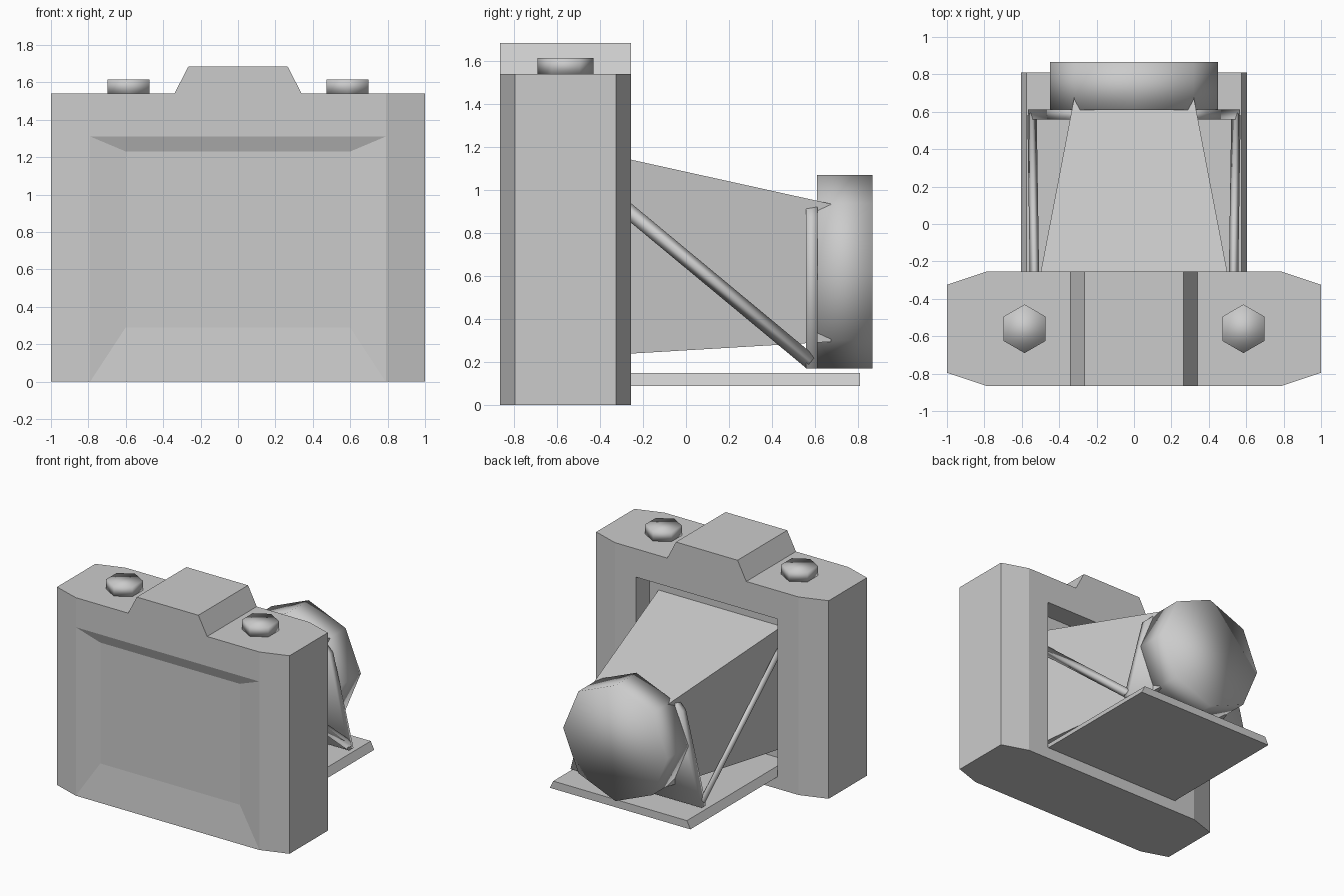
import bpy, bmesh, math
from mathutils import Vector

if "Cube" in bpy.data.objects:
    bpy.data.objects.remove(bpy.data.objects["Cube"])

GREY = (0.6, 0.6, 0.6, 1.0)
grey = bpy.data.materials.new("light_grey")
grey.use_nodes = True
grey.diffuse_color = GREY
grey.node_tree.nodes["Principled BSDF"].inputs["Base Color"].default_value = GREY


def loft(name, start, end, smooth=False):
    """Solid between two matching loops of 3D points."""
    bm = bmesh.new()
    a = [bm.verts.new(p) for p in start]
    b = [bm.verts.new(p) for p in end]
    bm.faces.new(a)
    bm.faces.new(b)
    for i in range(len(a)):
        j = (i + 1) % len(a)
        bm.faces.new((a[i], a[j], b[j], b[i]))
    bmesh.ops.recalc_face_normals(bm, faces=bm.faces)
    for f in bm.faces:
        f.smooth = smooth
    mesh = bpy.data.meshes.new(name)
    bm.to_mesh(mesh)
    bm.free()
    mesh.materials.append(grey)
    obj = bpy.data.objects.new(name, mesh)
    bpy.context.collection.objects.link(obj)
    return obj


def rect_xz(half, low, high, y):
    return [(-half, y, low), (half, y, low), (half, y, high), (-half, y, high)]


def at_y(points, y):
    return [(x, y, z) for x, z in points]


def at_z(points, z):
    return [(x, y, z) for x, y in points]


def mirrored(points):
    return points + [(-x, v) for x, v in reversed(points)]


def ring(radius, sides, cx, cy):
    """Regular polygon with a corner on the second axis."""
    steps = [math.tau * i / sides for i in range(sides)]
    return [(cx + radius * math.sin(t), cy + radius * math.cos(t)) for t in steps]


def cut(target, cutter):
    mod = target.modifiers.new("cut", "BOOLEAN")
    mod.operation = "DIFFERENCE"
    mod.solver = "EXACT"
    mod.object = cutter
    cutter.hide_render = True
    bpy.context.view_layer.objects.active = target
    bpy.ops.object.modifier_apply(modifier=mod.name)
    bpy.data.objects.remove(cutter)


FRONT, BACK, TOP = -0.865, -0.255, 1.54

# Body with chamfered corners, a shallow front panel and a rear bay
outline = mirrored([(0.79, FRONT), (1, -0.795), (1, -0.325), (0.79, BACK)])
body = loft("body", at_z(outline, 0), at_z(outline, TOP))
cut(body, loft("panel_cutter", rect_xz(0.98, -0.29, 1.39, FRONT - 0.03),
               rect_xz(0.6, 0.29, 1.23, FRONT + 0.03)))
cut(body, loft("bay_cutter", rect_xz(0.61, 0.09, 1.32, -0.42),
               rect_xz(0.61, 0.09, 1.32, 0)))

# Viewfinder hump
hump = mirrored([(0.34, TOP), (0.265, 1.685)])
loft("viewfinder_hump", at_y(hump, FRONT), at_y(hump, BACK))

# Fold-down door with sloping sides
door = mirrored([(0.605, 0.09), (0.575, 0.15)])
loft("door", at_y(door, -0.42), at_y(door, 0.81))

# Tapered bellows
loft("bellows", rect_xz(0.53, 0.23, 1.178, -0.42), rect_xz(0.32, 0.295, 0.936, 0.675))

# Lens standard and lens drum
standard = mirrored([(0.565, 0.17), (0.39, 0.87), (0.318, 0.935)])
loft("lens_standard", at_y(standard, 0.558), at_y(standard, 0.612), True)
lens = ring(0.45, 8, 0, 0.62)
loft("lens", at_y(lens, 0.61), at_y(lens, 0.867), True)

# Winding knobs and diagonal struts on both sides
for side, word in ((1, "left"), (-1, "right")):
    knob = ring(0.13, 6, side * 0.585, -0.56)
    loft(word + "_knob", at_z(knob, TOP), at_z(knob, 1.615), True)
    start, end = Vector((side * 0.53, -0.42, 1.03)), Vector((side * 0.545, 0.58, 0.2))
    across = Vector((0.025, 0, 0))
    up = Vector((0, 0.022, 0.027))
    corners = (across, up, -across, -up)
    loft(word + "_strut", [start + c for c in corners], [end + c for c in corners], True)
